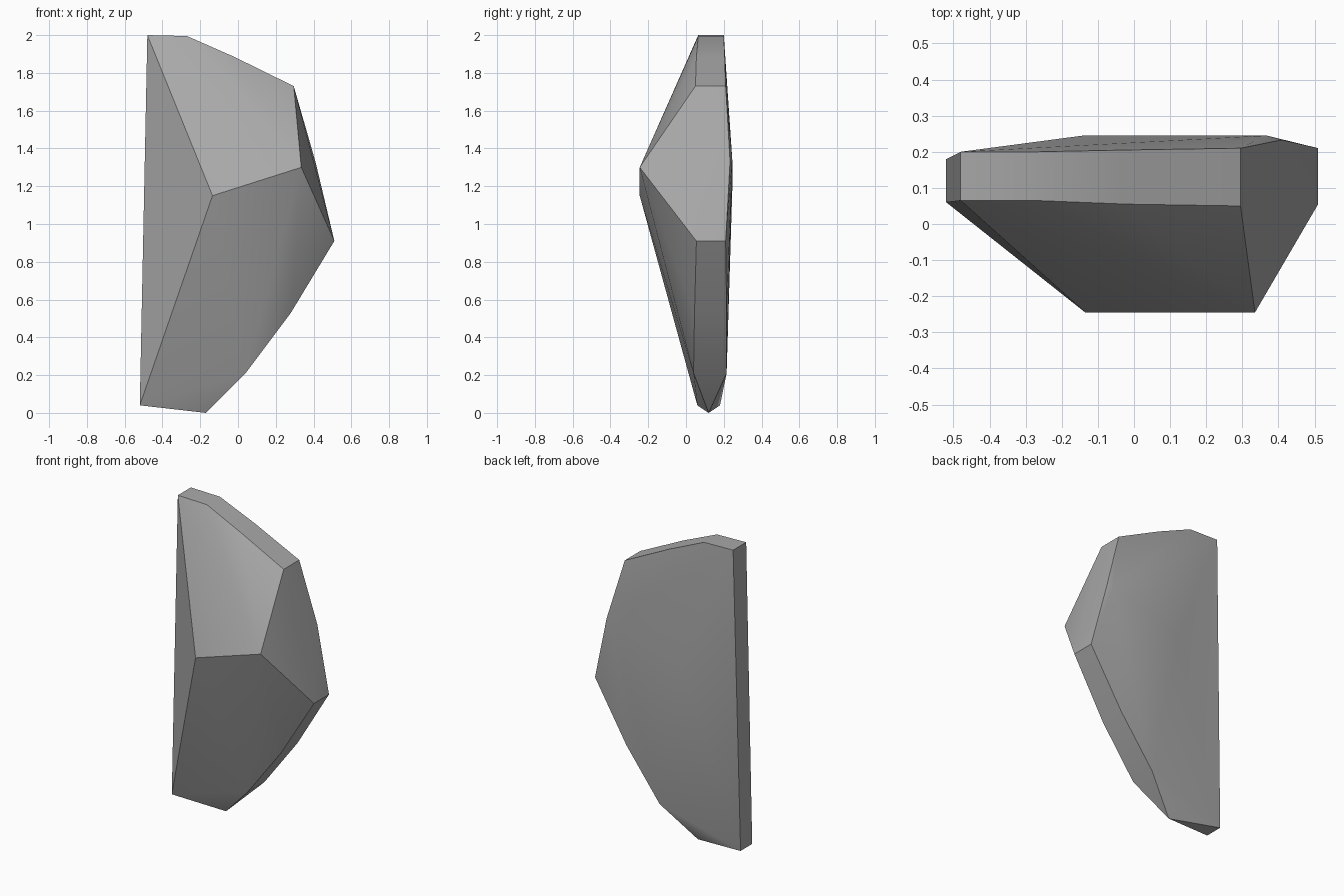
import bpy
import bmesh
from math import radians

cube = bpy.data.objects.get("Cube")
if cube:
    bpy.data.objects.remove(cube, do_unlink=True)

# Plain stone material
stone = bpy.data.materials.new("grey stone")
stone.use_nodes = True
colour = (0.4, 0.4, 0.4, 1.0)
stone.diffuse_color = colour
stone.node_tree.nodes["Principled BSDF"].inputs["Base Color"].default_value = colour

# Rim of the shard: x, z, front depth, back depth
rim = [
    (-0.48, 2.00, 0.065, 0.20),
    (-0.27, 1.995, 0.065, 0.20),
    (-0.02, 1.885, 0.055, 0.205),
    (0.295, 1.73, 0.05, 0.21),
    (0.51, 0.91, 0.055, 0.21),
    (0.28, 0.53, 0.045, 0.215),
    (0.04, 0.21, 0.04, 0.215),
    (-0.17, 0.00, 0.12, 0.12),
    (-0.52, 0.04, 0.06, 0.18),
]
# Front ridge, then the gentle swell of the back
front_ridge = [(-0.135, -0.245, 1.15), (0.335, -0.245, 1.30)]
back_swell = [(-0.14, 0.245, 1.18), (0.367, 0.245, 1.34), (0.41, 0.233, 1.33)]

# Stone shard: wrap a convex skin around the rim and ridges
points = front_ridge + back_swell
for x, z, front, back in rim:
    points += [(x, front, z), (x, back, z)]
bm = bmesh.new()
for p in points:
    bm.verts.new(p)
bmesh.ops.remove_doubles(bm, verts=bm.verts, dist=0.001)
hull = bmesh.ops.convex_hull(bm, input=bm.verts)
loose = {v for v in hull["geom_interior"] + hull["geom_unused"]
         if isinstance(v, bmesh.types.BMVert)}
bmesh.ops.delete(bm, geom=list(loose), context="VERTS")
bmesh.ops.recalc_face_normals(bm, faces=bm.faces)
mesh = bpy.data.meshes.new("stone_shard")
bm.to_mesh(mesh)
bm.free()
mesh.materials.append(stone)
shard = bpy.data.objects.new("stone_shard", mesh)
bpy.context.collection.objects.link(shard)

# Soft shading across shallow creases, crisp main edges
bpy.ops.object.select_all(action="DESELECT")
shard.select_set(True)
bpy.context.view_layer.objects.active = shard
bpy.ops.object.shade_smooth_by_angle(angle=radians(30))
